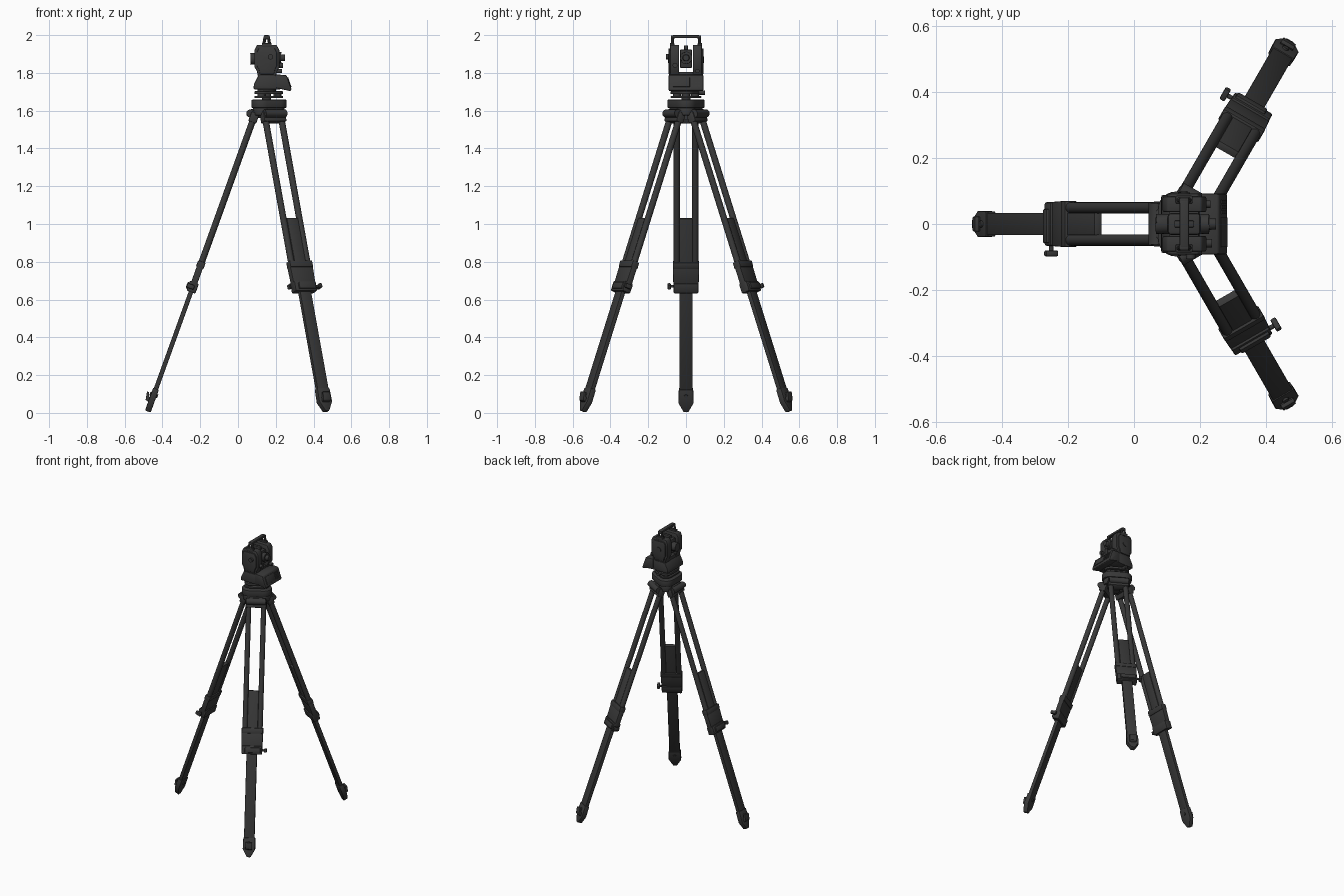
import bpy, bmesh
from math import radians, cos, sin, pi
from mathutils import Matrix, Vector

if "Cube" in bpy.data.objects:
    bpy.data.objects.remove(bpy.data.objects["Cube"])

mat = bpy.data.materials.new("dark_grey")
mat.diffuse_color = (0.04, 0.04, 0.04, 1)
mat.use_nodes = True
mat.node_tree.nodes["Principled BSDF"].inputs["Base Color"].default_value = mat.diffuse_color
CX = 0.152
HUB = Matrix.Translation((CX, 0, 0))


def finish(name, bm, M, bevel=0.0):
    if bevel:
        sharp = [e for e in bm.edges if e.calc_face_angle(0) > 0.6]
        bmesh.ops.bevel(bm, geom=sharp, offset=bevel, segments=2, profile=0.5, affect='EDGES')
    bmesh.ops.recalc_face_normals(bm, faces=bm.faces)
    me = bpy.data.meshes.new(name)
    bm.to_mesh(me)
    bm.free()
    me.transform(M)
    me.materials.append(mat)
    ob = bpy.data.objects.new(name, me)
    bpy.context.collection.objects.link(ob)
    bpy.context.view_layer.objects.active = ob
    bpy.ops.object.select_all(action='DESELECT')
    ob.select_set(True)
    bpy.ops.object.shade_smooth_by_angle(angle=radians(35))
    return ob


def box(name, x, y, z, M, bevel=0.0):
    """Box given as (min, max) ranges."""
    bm = bmesh.new()
    bmesh.ops.create_cube(bm, size=1)
    for v in bm.verts:
        v.co = [r[0] + (c + 0.5) * (r[1] - r[0]) for c, r in zip(v.co, (x, y, z))]
    return finish(name, bm, M, bevel)


def rod(name, a, b, r, M, r2=None, n=20, bevel=0.0):
    a, b = Vector(a), Vector(b)
    bm = bmesh.new()
    bmesh.ops.create_cone(bm, cap_ends=True, segments=n, radius1=r,
                          radius2=r if r2 is None else r2, depth=(b - a).length)
    q = (b - a).to_track_quat('Z', 'Y').to_matrix().to_4x4()
    bm.transform(Matrix.Translation((a + b) / 2) @ q)
    return finish(name, bm, M, bevel)


def prism(name, pts, lo, hi, axis, M, bevel=0.0):
    """Extrude a 2D outline: axis z -> (x,y), y -> (x,z), x -> (y,z)."""
    at = {'z': lambda p, h: (p[0], p[1], h), 'y': lambda p, h: (p[0], h, p[1]),
          'x': lambda p, h: (h, p[0], p[1])}[axis]
    bm = bmesh.new()
    f = bm.faces.new([bm.verts.new(at(p, lo)) for p in pts])
    ex = bmesh.ops.extrude_face_region(bm, geom=[f])['geom']
    d = Vector(at((0, 0), hi - lo))
    bmesh.ops.translate(bm, vec=d, verts=[v for v in ex if isinstance(v, bmesh.types.BMVert)])
    return finish(name, bm, M, bevel)


def tri(rc, rho, n=9):
    """Rounded triangle with lobes between the legs."""
    pts = []
    for k in range(3):
        c = k * 2 * pi / 3
        for i in range(n):
            a = c - pi / 3 + i * (2 * pi / 3) / (n - 1)
            pts.append((rc * cos(c) + rho * cos(a), rc * sin(c) + rho * sin(a)))
    return pts


# Legs: local z runs up the leg, x points outward, y to the side
D = Vector((-0.57, 0, 1.58)).normalized()
N = Vector((D.z, 0, -D.x))
LEAN = Matrix(((N.x, 0, D.x, 0.632), (0, 1, 0, 0), (N.z, 0, D.z, 0.0), (0, 0, 0, 1)))
for i, ang in enumerate((180, 60, -60)):
    T = HUB @ Matrix.Rotation(radians(ang), 4, 'Z')
    L = T @ LEAN
    s = f"_{i + 1}"
    for side, nm in ((-1, "right"), (1, "left")):
        rod(f"leg_{nm}_rod{s}", (0, side * .049, .68), (0, side * .049, 1.67), .017, L)
    box("leg_slider" + s, (-.012, .012), (-.034, .034), (.08, 1.095), L, .003)
    # sliding collar and clamp
    box("leg_sleeve" + s, (-.015, .015), (-.058, .058), (.69, .85), L, .004)
    box("sleeve_band" + s, (-.021, .021), (-.070, .070), (.815, .852), L, .006)
    prism("sleeve_cheeks" + s, [(-.066, .69), (.066, .69), (.070, .83), (-.070, .83)], -.017, .017, 'x', L, .004)
    box("clamp_block" + s, (-.025, .025), (-.066, .066), (.68, .735), L, .006)
    box("clamp_plate" + s, (.01, .034), (-.045, .058), (.69, .725), L, .005)
    rod("clamp_screw" + s, (.012, .05, .708), (.012, .085, .708), .007, L)
    box("clamp_wing" + s, (-.008, .032), (.08, .098), (.696, .720), L, .005)
    # pointed foot with step plate
    prism("foot" + s, [(-.038, .135), (-.040, .06), (-.012, .008), (.012, .008), (.040, .06), (.038, .135)],
          -.016, .016, 'x', L, .004)
    prism("foot_step" + s, [(.01, .055), (.032, .062), (.040, .105), (.028, .108), (.022, .085), (.01, .08)],
          -.022, .022, 'y', L, .002)
    rod("foot_bolt" + s, (-.022, 0, .10), (.022, 0, .10), .010, L, n=12)
    # top hinge
    box("leg_top_bracket" + s, (-.022, .022), (-.068, .068), (1.635, 1.69), L, .006)
    rod("hinge_pin" + s, (.085, -.062, 1.585), (.085, .062, 1.585), .022, T, n=20, bevel=.003)
    box("hinge_block" + s, (.03, .085), (-.045, .045), (1.56, 1.61), T, .006)

# Tripod head
prism("tripod_head", tri(.050, .055), 1.615, 1.658, 'z', HUB, .004)
prism("tripod_head_skirt", tri(.044, .050), 1.575, 1.617, 'z', HUB, .004)
rod("centre_screw", (0, 0, 1.55), (0, 0, 1.70), .024, HUB)
# Levelling base
prism("levelling_base_plate", tri(.045, .042), 1.667, 1.677, 'z', HUB, .002)
prism("levelling_top_plate", tri(.045, .042), 1.687, 1.703, 'z', HUB, .003)
for k in range(3):
    a = k * 2 * pi / 3
    x, y = .056 * cos(a), .056 * sin(a)
    rod(f"levelling_screw_{k + 1}", (x, y, 1.672), (x, y, 1.692), .021, HUB, n=16)
rod("instrument_neck", (0, 0, 1.70), (0, 0, 1.72), .05, HUB, n=28)
rod("base_lock_knob", (0, .07, 1.695), (0, .10, 1.695), .011, HUB, n=14)

# Instrument base with sloping keypad
prism("instrument_base", [(-.07, 1.713), (.075, 1.713), (.06, 1.785), (-.045, 1.785), (-.068, 1.74)],
      -.088, .088, 'y', HUB, .006)
prism("keypad", [(.045, 1.722), (.125, 1.703), (.132, 1.712), (.105, 1.788), (.045, 1.792)],
      -.092, .092, 'y', HUB, .006)
K = HUB @ Matrix.Translation((.1195, 0, 1.75)) @ Matrix.Rotation(radians(19.5), 4, 'Y').inverted()
box("keypad_screen", (-.004, .003), (-.07, .02), (-.026, .026), K, .001)
for r in range(3):
    for c in range(3):
        y, z = .030 + c * .016, -.024 + r * .017
        box(f"keypad_key_{r * 3 + c + 1}", (-.004, .003), (y, y + .011), (z, z + .012), K)

# Standards on both sides, handle posts and side covers
outline = [(-.045, 1.775), (.047, 1.775), (.056, 1.81), (.067, 1.83), (.067, 1.92),
           (.052, 1.948), (-.052, 1.948), (-.065, 1.92), (-.065, 1.83), (-.052, 1.81)]
inner = [(x * .8, 1.86 + (z - 1.86) * .8) for x, z in outline]
for side, nm in ((-1, "front"), (1, "back")):
    lo, hi = sorted((side * .036, side * .084))
    prism(f"{nm}_standard", outline, lo, hi, 'y', HUB, .005)
    lo, hi = sorted((side * .07, side * .092))
    prism(f"{nm}_side_cover", inner, lo, hi, 'y', HUB, .004)
    rod(f"{nm}_axis_cap", (0, side * .08, 1.87), (0, side * .095, 1.87), .018, HUB)
    for sx in (-1, 1):
        rod(f"{nm}_handle_post_{'left' if sx < 0 else 'right'}", (sx * .017, side * .074, 1.94),
            (sx * .009, side * .070, 1.990), .008, HUB, n=10)
    box(f"{nm}_handle_mount", (-.026, .026), (side * .074 - .012, side * .074 + .012), (1.935, 1.958), HUB, .004)
    box(f"{nm}_handle_corner", (-.015, .015), (side * .070 - .010, side * .070 + .010), (1.978, 1.999), HUB, .005)
box("carrying_handle", (-.014, .014), (-.072, .072), (1.984, 2.0), HUB, .005)
box("yoke_floor", (-.045, .045), (-.06, .06), (1.77, 1.805), HUB, .004)

# Telescope
box("telescope_body", (-.05, .05), (-.033, .033), (1.825, 1.925), HUB, .010)
rod("telescope_objective", (-.085, 0, 1.875), (-.04, 0, 1.875), .030, HUB, n=28, bevel=.003)
rod("telescope_focus_ring", (.04, 0, 1.88), (.075, 0, 1.88), .030, HUB, n=28, bevel=.003)
rod("telescope_eyepiece", (.07, 0, 1.88), (.096, 0, 1.88), .019, HUB, r2=.016)
box("telescope_sight", (-.03, .03), (-.010, .010), (1.92, 1.945), HUB, .003)
# Adjusting knobs
rod("vertical_drive_knob", (.05, -.058, 1.84), (.085, -.058, 1.84), .013, HUB, n=16)
rod("side_drive_knob", (.02, -.085, 1.885), (.02, -.106, 1.885), .014, HUB, n=16)
rod("horizontal_drive_knob", (.05, .06, 1.81), (.08, .06, 1.81), .011, HUB, n=16)
